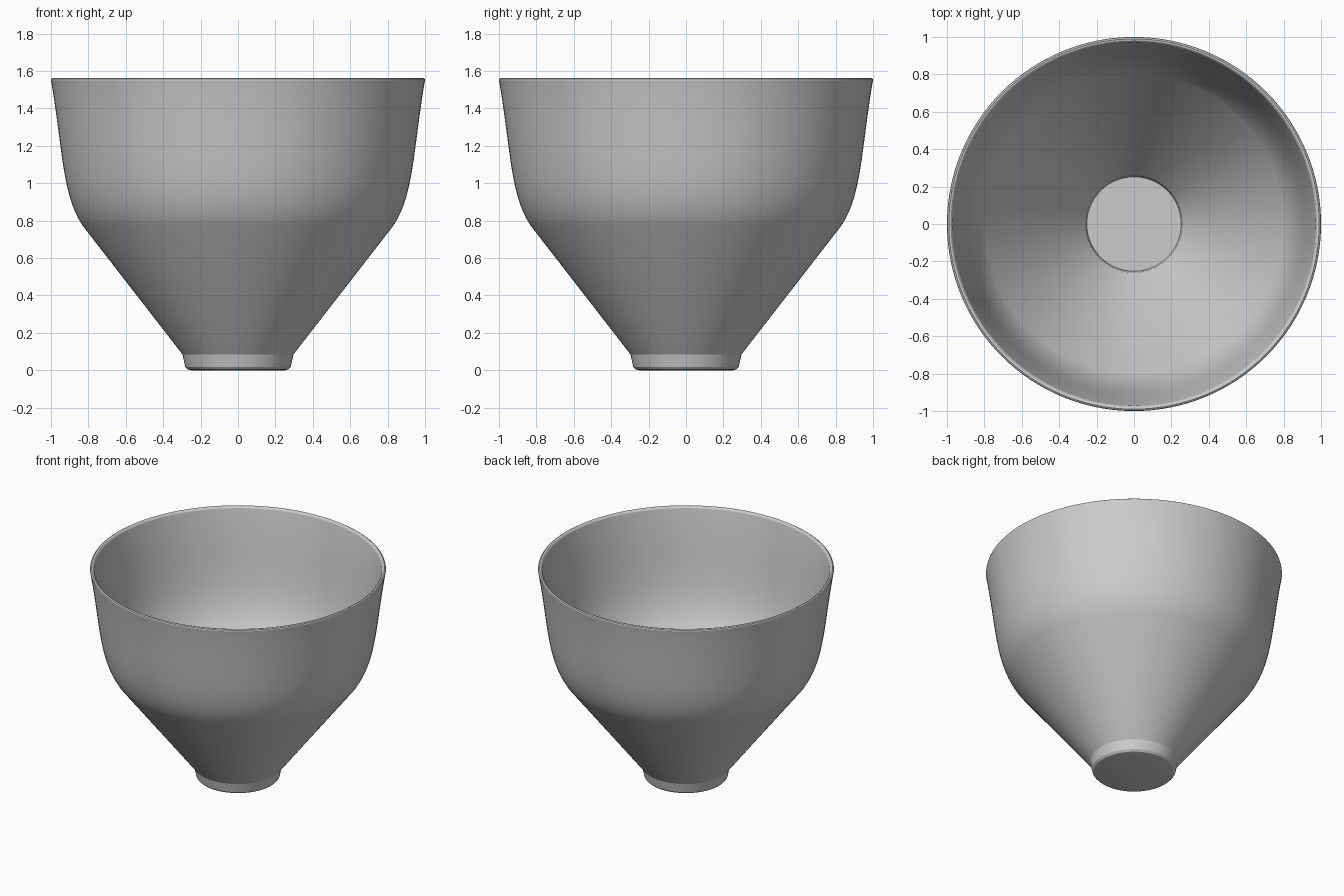
import bpy, bmesh, math

if "Cube" in bpy.data.objects:
    bpy.data.objects.remove(bpy.data.objects["Cube"])

SEGMENTS = 128


def bezier(p0, p1, p2, p3, n=14):
    """Sample a cubic curve in (radius, height)."""
    pts = []
    for i in range(n + 1):
        t = i / n
        u = 1 - t
        pts.append(tuple(u**3 * a + 3 * u * u * t * b + 3 * u * t * t * c + t**3 * d
                         for a, b, c, d in zip(p0, p1, p2, p3)))
    return pts


def lathe(name, profile):
    """Spin a (radius, height) profile around z."""
    bm = bmesh.new()
    verts = [bm.verts.new((r, 0, z)) for r, z in profile]
    edges = [bm.edges.new(pair) for pair in zip(verts, verts[1:])]
    bmesh.ops.spin(bm, geom=verts + edges, cent=(0, 0, 0), axis=(0, 0, 1),
                   angle=math.tau, steps=SEGMENTS, use_duplicate=False)
    bmesh.ops.remove_doubles(bm, verts=bm.verts, dist=1e-5)
    bmesh.ops.recalc_face_normals(bm, faces=bm.faces)
    mesh = bpy.data.meshes.new(name)
    bm.to_mesh(mesh)
    bm.free()
    obj = bpy.data.objects.new(name, mesh)
    bpy.context.collection.objects.link(obj)
    bpy.context.view_layer.objects.active = obj
    obj.select_set(True)
    bpy.ops.object.shade_smooth_by_angle(angle=math.radians(24))
    return obj


# Foot with a rounded bottom edge
foot = [(0, 0), (0.25, 0), (0.27, 0.005), (0.282, 0.018), (0.297, 0.085)]
# Outer cone flowing into the swelling upper wall
outer = bezier((0.832, 0.775), (0.94, 0.94), (0.935, 1.16), (0.996, 1.53))
# Rounded lip
lip = [(1.0, 1.55), (0.998, 1.558), (0.99, 1.563), (0.98, 1.56), (0.972, 1.55)]
# Inner wall, inner cone and recessed floor
inner = bezier((0.966, 1.52), (0.90, 1.16), (0.905, 0.96), (0.80, 0.785))
floor = [(0.26, 0.088), (0.252, 0.045), (0, 0.045)]

lathe("bowl", foot + outer + lip + inner + floor)
